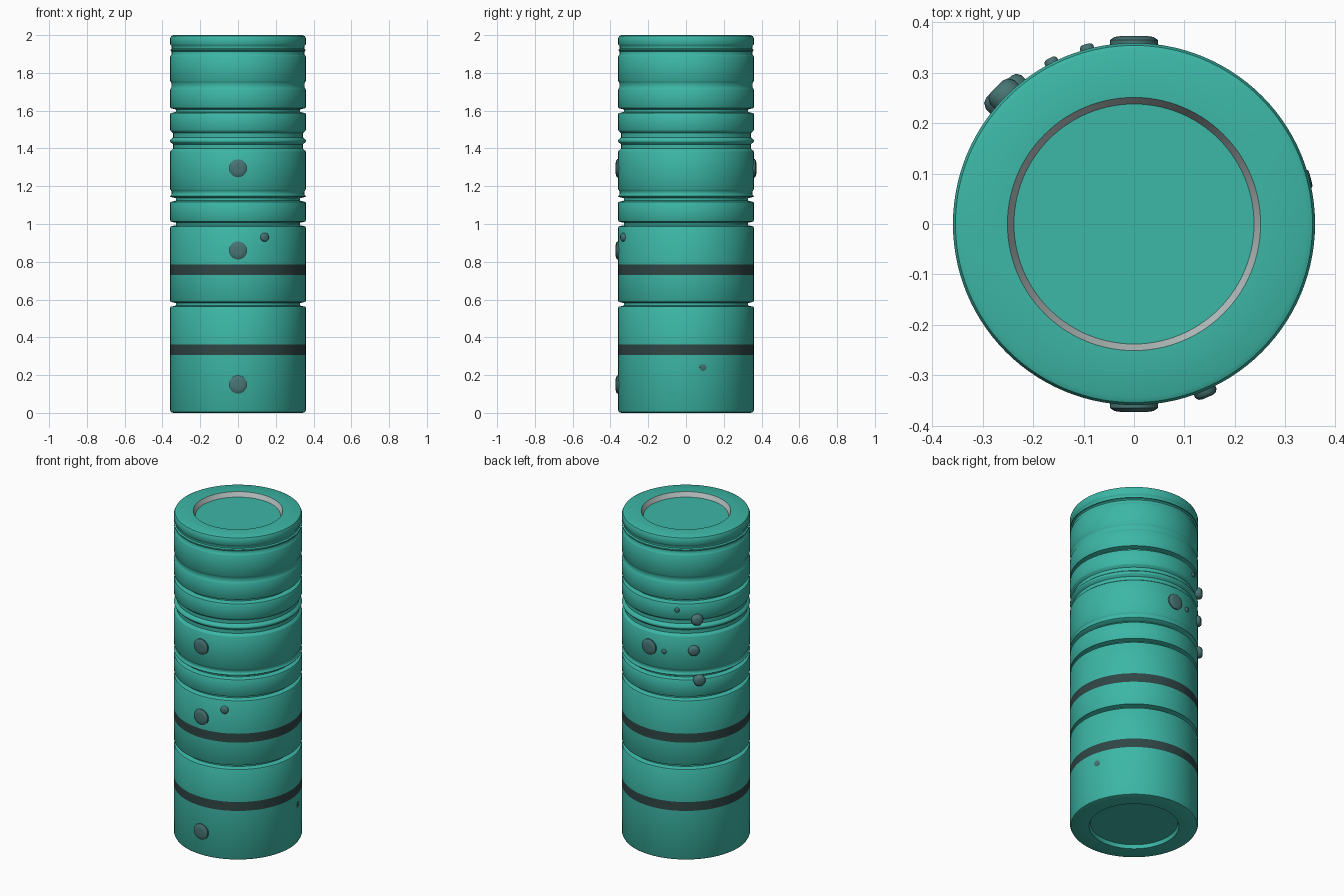
import bpy, math

if "Cube" in bpy.data.objects:
    bpy.data.objects.remove(bpy.data.objects["Cube"])

R = 0.359      # outer radius of the canister
SEG = 112


def mat(name, rgb):
    m = bpy.data.materials.new(name)
    lin = [(c / 255 / 12.92) if c < 11 else ((c / 255 + 0.055) / 1.055) ** 2.4 for c in rgb]
    m.diffuse_color = (*lin, 1)
    m.use_nodes = True
    m.node_tree.nodes["Principled BSDF"].inputs["Base Color"].default_value = m.diffuse_color
    return m


teal = mat("teal", (60, 183, 166))
dark = mat("dark_band", (48, 70, 70))
slate = mat("slate", (72, 116, 116))
grey = mat("light_grey", (186, 196, 196))


def lathe(name, profile, seg, mats, pick=None):
    """Revolve (radius, z) points about z; the end points lie on the axis."""
    verts, faces, rings = [], [], []
    for r, z in profile:
        if r < 1e-6:
            rings.append([len(verts)] * seg)
            verts.append((0, 0, z))
        else:
            rings.append(list(range(len(verts), len(verts) + seg)))
            verts += [(r * math.cos(2 * math.pi * i / seg),
                       r * math.sin(2 * math.pi * i / seg), z) for i in range(seg)]
    slots = []
    for k in range(len(rings) - 1):
        a, b = rings[k], rings[k + 1]
        for i in range(seg):
            j = (i + 1) % seg
            quad = [a[i], a[j], b[j], b[i]]
            faces.append(list(dict.fromkeys(quad)))
            slots.append(pick(profile[k], profile[k + 1]) if pick else 0)
    me = bpy.data.meshes.new(name)
    me.from_pydata(verts, [], faces)
    for m in mats:
        me.materials.append(m)
    for p, s in zip(me.polygons, slots):
        p.material_index = s
    ob = bpy.data.objects.new(name, me)
    bpy.context.collection.objects.link(ob)
    bpy.ops.object.select_all(action='DESELECT')
    ob.select_set(True)
    bpy.context.view_layer.objects.active = ob
    bpy.ops.object.shade_smooth_by_angle(angle=math.radians(40))
    return ob


# Grooves: centre height, half height, depth
grooves = [(0.575, 0.013, 0.030), (1.00, 0.013, 0.030), (1.13, 0.013, 0.030),
           (1.165, 0.014, 0.008), (1.41, 0.022, 0.016), (1.47, 0.022, 0.016),
           (1.60, 0.013, 0.030), (1.735, 0.018, 0.007), (1.905, 0.014, 0.008),
           (1.935, 0.012, 0.008)]
bands = [(0.307, 0.362), (0.73, 0.785)]

# Canister profile: recessed bottom, grooved wall, recessed lid
wall = []
for z, h, d in grooves:
    wall += [(R - 0.003, z - h), (R - d, z - h * 0.5),
             (R - d, z + h * 0.5), (R - 0.003, z + h)]
    wall += [(R, z - h - 0.005), (R, z + h + 0.005)]
for lo, hi in bands:
    wall += [(R, lo), (R, hi)]
wall.sort(key=lambda p: p[1])
profile = ([(0, 0.022), (0.245, 0.022), (0.252, 0.0), (R - 0.016, 0.0),
            (R - 0.005, 0.004), (R, 0.014)] + wall +
           [(R, 1.984), (R - 0.005, 1.995), (R - 0.016, 2.0),
            (0.251, 2.0), (0.238, 1.972), (0, 1.972)])


def body_slot(p, q):
    mid = (p[1] + q[1]) / 2
    if any(lo < mid < hi for lo, hi in bands):
        return 1                                  # painted stripes
    if mid > 1.97 and p[0] < 0.26 and q[0] > 0.2:
        return 2                                  # sloped ring around the lid
    return 0


lathe("canister", profile, SEG, [teal, dark, grey], body_slot)


# Studs: name, azimuth in degrees, height, radius, protrusion
def stud(name, az, z, r, h):
    ob = lathe(name, [(0, -0.012), (r, -0.012), (r, h * 0.4), (r * 0.8, h * 0.85),
                      (r * 0.5, h), (0, h)], 20, [slate])
    a = math.radians(az)
    ob.location = (R * math.cos(a), R * math.sin(a), z)
    ob.rotation_euler = (0, math.pi / 2, a)


for i, z in enumerate((0.15, 0.86, 1.295)):
    stud(f"front_stud_{i + 1}", -90, z, 0.048, 0.014)
stud("back_stud", 90, 1.295, 0.048, 0.014)
stud("small_front_stud", -67, 0.93, 0.023, 0.014)
stud("right_dot", 14.5, 0.24, 0.018, 0.003)
stud("back_left_stud", 132, 1.30, 0.032, 0.022)
stud("upper_lump", 135, 1.49, 0.034, 0.026)
stud("lower_lump", 137, 1.115, 0.034, 0.026)
stud("tiny_lump_1", 105, 1.285, 0.014, 0.010)
stud("tiny_lump_2", 117, 1.55, 0.014, 0.010)
